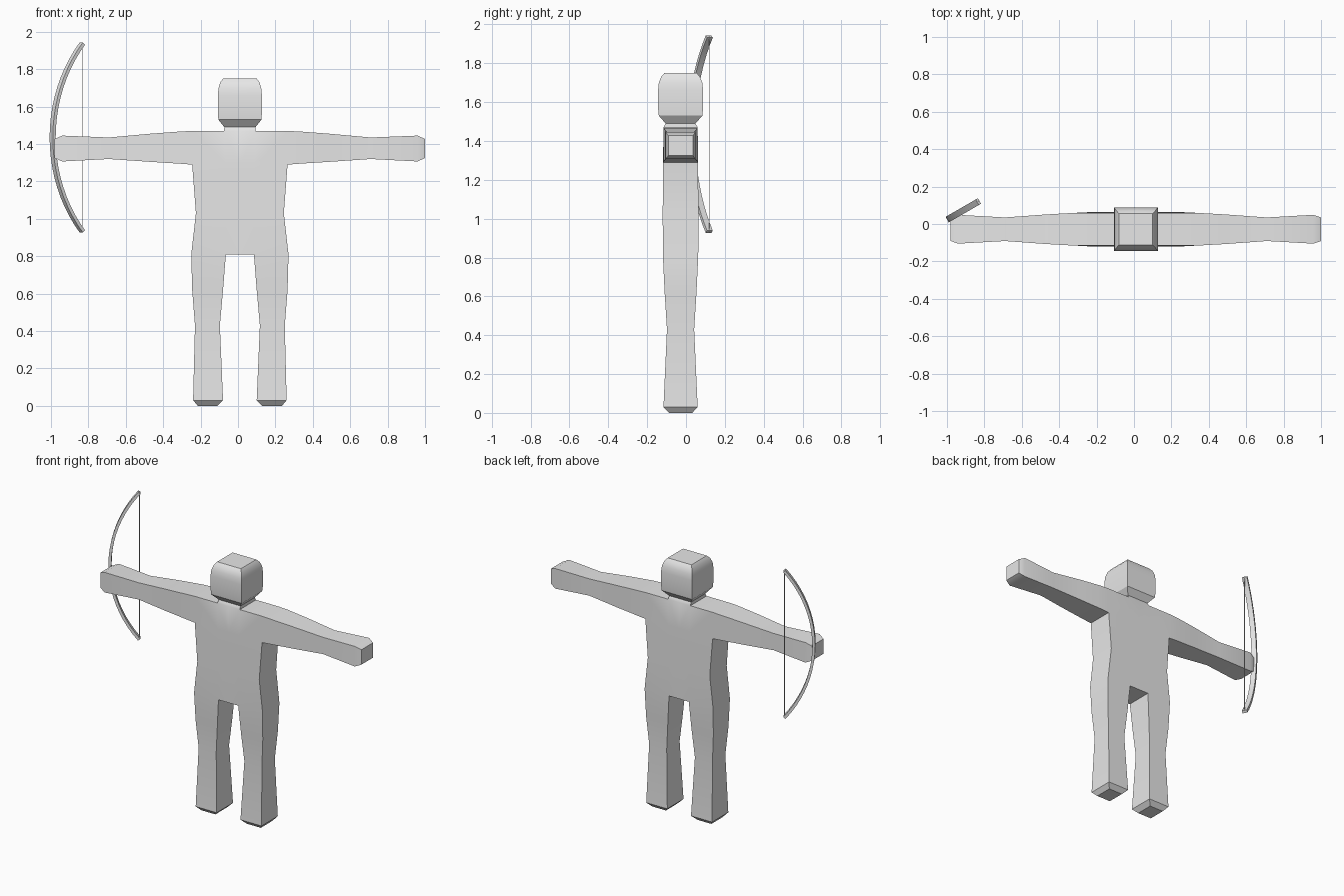
import bpy, bmesh, math
from mathutils import Vector

if "Cube" in bpy.data.objects:
    bpy.data.objects.remove(bpy.data.objects["Cube"])

CX, CY = 0.01, -0.028  # body centre

grey = bpy.data.materials.new("light grey")
grey.diffuse_color = (0.8, 0.8, 0.8, 1)
grey.use_nodes = True
grey.node_tree.nodes["Principled BSDF"].inputs["Base Color"].default_value = grey.diffuse_color


def finish(bm, name):
    bmesh.ops.recalc_face_normals(bm, faces=bm.faces)
    me = bpy.data.meshes.new(name)
    bm.to_mesh(me)
    bm.free()
    ob = bpy.data.objects.new(name, me)
    bpy.context.collection.objects.link(ob)
    me.materials.append(grey)
    bpy.context.view_layer.objects.active = ob
    ob.select_set(True)
    bpy.ops.object.shade_smooth_by_angle(angle=math.radians(30))
    ob.select_set(False)
    return ob


# Half-figure strips: rows of (inner x, outer x, z, half depth)
leg = [(.12, .225, 0, .06), (.09, .25, .03, .088), (.107, .24, .43, .07),
       (.09, .255, .62, .082), (.075, .26, .81, .091)]
torso = [(.075, .26, .81, .091), (.075, .235, 1.03, .092),
         (.08, .255, 1.29, .09), (.085, .255, 1.47, .088)]
head = [(0, .085, 1.47, .088), (0, .083, 1.49, .077), (0, .115, 1.53, .112),
        (0, .118, 1.57, .116), (0, .118, 1.66, .116), (0, .114, 1.70, .112),
        (0, .105, 1.73, .1), (0, .09, 1.75, .083)]
# Arm columns: (x, bottom z, top z, half depth)
arm = [(.255, 1.29, 1.47, None), (.32, 1.295, 1.467, .088), (.48, 1.305, 1.455, .079),
       (.70, 1.32, 1.435, .063), (.95, 1.307, 1.445, .077), (.99, 1.325, 1.427, .063)]

# Cells of the front outline; each corner is (x, z, half depth)
cells = []
for rows in (leg, torso, head):
    for a, b in zip(rows, rows[1:]):
        cells.append([(a[0], a[2], a[3]), (a[1], a[2], a[3]),
                      (b[1], b[2], b[3]), (b[0], b[2], b[3])])
for a, b in zip(torso, torso[1:]):
    cells.append([(0, a[2], a[3]), (a[0], a[2], a[3]),
                  (b[0], b[2], b[3]), (0, b[2], b[3])])
for a, b in zip(arm, arm[1:]):
    da, db = a[3], b[3]
    cells.append([(a[0], a[1], da or .09), (b[0], b[1], db),
                  (b[0], b[2], db), (a[0], a[2], da or .088)])

# Body: front and back skins, walls along the outline, both halves
bm = bmesh.new()
count = {}
for cell in cells:
    for p, q in zip(cell, cell[1:] + cell[:1]):
        key = frozenset((p, q))
        count[key] = count.get(key, 0) + 1


def face(points):
    bm.faces.new([bm.verts.new(p) for p in points])


for s in (-1, 1):
    for cell in cells:
        for side in (-1, 1):
            face([(CX + s * x, CY + side * d, z) for x, z, d in cell])
    for key, n in count.items():
        p, q = key
        if n == 1 and (p[0] > 0 or q[0] > 0):
            face([(CX + s * v[0], CY + side * v[2], v[1])
                  for v, side in ((p, -1), (q, -1), (q, 1), (p, 1))])
bmesh.ops.remove_doubles(bm, verts=bm.verts, dist=0.0005)
finish(bm, "body")

# Bow: flat strip swept along an arc, turned 30 degrees
along = Vector((math.cos(math.radians(30)), math.sin(math.radians(30)), 0))
across = Vector((-along.y, along.x, 0))
start = Vector((-0.991, 0.028, 1.435))
R, HALF, N = 0.78, 0.7, 20
bm = bmesh.new()
rings = []
for i in range(N + 1):
    t = HALF * (2 * i / N - 1)
    ring = []
    for r, w in ((R + .009, -.017), (R + .009, .017), (R - .009, .017), (R - .009, -.017)):
        p = start + along * (R - r * math.cos(t)) + across * w
        p.z += r * math.sin(t)
        ring.append(bm.verts.new(p))
    rings.append(ring)
for a, b in zip(rings, rings[1:]):
    for k in range(4):
        bm.faces.new((a[k], a[(k + 1) % 4], b[(k + 1) % 4], b[k]))
bm.faces.new(rings[0])
bm.faces.new(rings[-1])
finish(bm, "bow")

# Bow string: thin straight cord between the tips
bm = bmesh.new()
bmesh.ops.create_cube(bm, size=1)
tip = start + along * R * (1 - math.cos(HALF))
for v in bm.verts:
    v.co = Vector((v.co.x * .004, v.co.y * .004, v.co.z * 2 * R * math.sin(HALF))) + tip
finish(bm, "bow_string")
